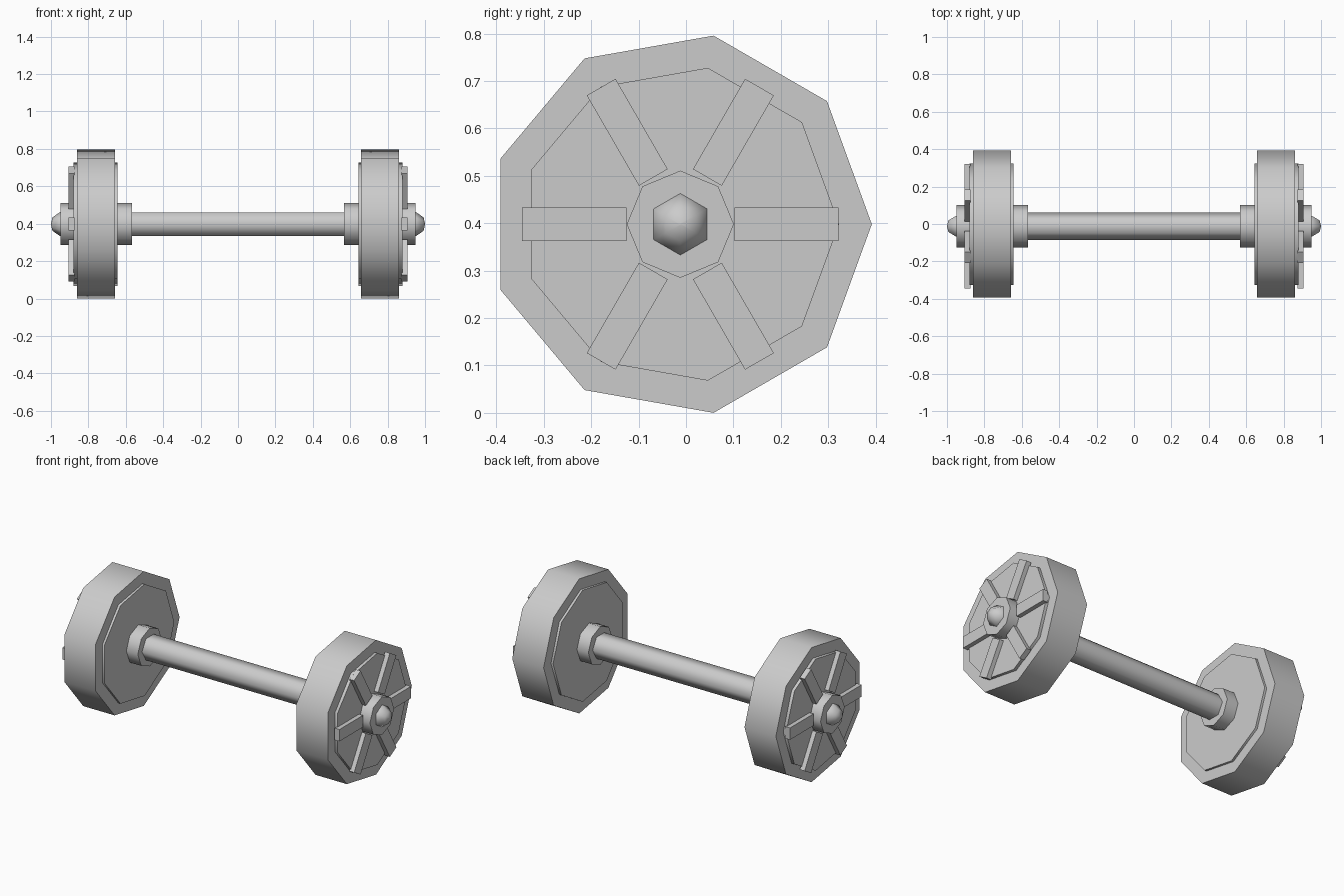
import bpy, bmesh
from math import cos, sin, pi, radians
from mathutils import Matrix, Vector

if "Cube" in bpy.data.objects:
    bpy.data.objects.remove(bpy.data.objects["Cube"])

CY, CZ = -0.012, 0.398      # axle centre line


def finish(name, bm, smooth=True):
    bmesh.ops.recalc_face_normals(bm, faces=bm.faces)
    me = bpy.data.meshes.new(name)
    bm.to_mesh(me)
    bm.free()
    ob = bpy.data.objects.new(name, me)
    bpy.context.collection.objects.link(ob)
    if smooth:
        bpy.ops.object.select_all(action='DESELECT')
        ob.select_set(True)
        bpy.context.view_layer.objects.active = ob
        bpy.ops.object.shade_smooth_by_angle(angle=radians(65))
    return ob


def lathe(name, profile, sides, phase=0.0, side=1):
    """Turn (x, radius) points around the axle with a low side count."""
    bm = bmesh.new()
    rings = []
    for x, r in profile:
        angles = [phase + 2 * pi * i / sides for i in range(sides)]
        rings.append([bm.verts.new((side * x, CY + r * cos(a), CZ + r * sin(a)))
                      for a in angles])
    for a, b in zip(rings, rings[1:]):
        for i in range(sides):
            j = (i + 1) % sides
            bm.faces.new((a[i], a[j], b[j], b[i]))
    bm.faces.new(rings[0])
    bm.faces.new(rings[-1])
    return finish(name, bm)


def spokes(name, side):
    """Six flat bars radiating from the hub."""
    bm = bmesh.new()
    for k in range(6):
        m = (Matrix.Translation((side * 0.89, CY, CZ))
             @ Matrix.Rotation(k * pi / 3, 4, 'X')
             @ Matrix.Translation((0, 0.224, 0))
             @ Matrix.Diagonal((0.032, 0.22, 0.07, 1)))
        bmesh.ops.create_cube(bm, size=1, matrix=m)
    return finish(name, bm, smooth=False)


# Axle between the wheels
lathe("axle_bar", [(-0.9, 0.073), (0.9, 0.073)], 6)

for side, label in ((-1, "left"), (1, "right")):
    # Wheel rim, inset disc and hub
    lathe(label + "_wheel", [(0.657, 0.404), (0.862, 0.404)], 9, 0, side)
    lathe(label + "_disc", [(0.643, 0.335), (0.88, 0.335)], 9, 0, side)
    lathe(label + "_hub", [(0.568, 0.113), (0.95, 0.113)], 8, 0, side)
    # Rounded axle tip
    lathe(label + "_axle_tip",
          [(0.93, 0.065), (0.95, 0.065), (0.992, 0.036), (1.0, 0.002)], 6, pi / 6, side)
    spokes(label + "_spokes", side)
